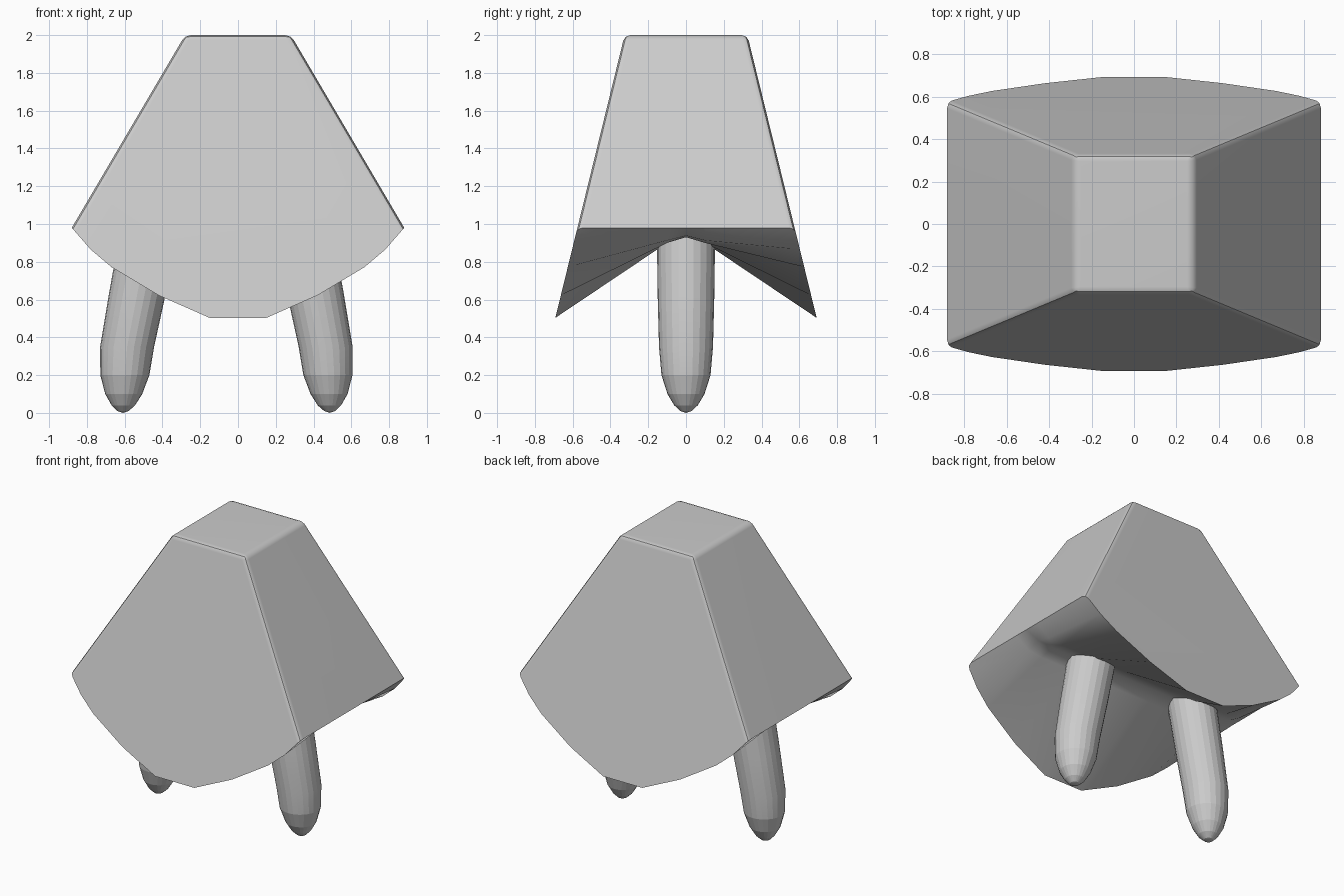
import bpy, bmesh, math

if "Cube" in bpy.data.objects:
    bpy.data.objects.remove(bpy.data.objects["Cube"])

grey = bpy.data.materials.new("mid grey")
grey.diffuse_color = (0.6, 0.6, 0.6, 1)
grey.use_nodes = True
grey.node_tree.nodes["Principled BSDF"].inputs["Base Color"].default_value = grey.diffuse_color


def finish(bm, name, angle):
    bmesh.ops.recalc_face_normals(bm, faces=bm.faces)
    mesh = bpy.data.meshes.new(name)
    bm.to_mesh(mesh)
    bm.free()
    mesh.materials.append(grey)
    obj = bpy.data.objects.new(name, mesh)
    bpy.context.collection.objects.link(obj)
    bpy.ops.object.select_all(action='DESELECT')
    obj.select_set(True)
    bpy.context.view_layer.objects.active = obj
    bpy.ops.object.shade_smooth_by_angle(angle=math.radians(angle))
    return obj


def depth(z):
    # half depth of the sloping front and back walls at height z
    return 0.325 + (2 - z) * 0.245


# Body: tapered block with rounded front and back flaps, notched underneath
half = [(0.15, 0.503), (0.42, 0.622), (0.67, 0.772), (0.78, 0.865), (0.88, 0.98)]
hem = [(-x, z) for x, z in reversed(half)] + half
bm = bmesh.new()
rows = []
for x, z in hem:
    t = max(0, (abs(x) - 0.76) / 0.12)
    y, mid, crest = depth(z), 0.90 + 0.08 * t, 0.93 + 0.05 * t
    rows.append([bm.verts.new(p) for p in (
        (x, -y, z), (x, -0.1, mid), (x, 0, crest), (x, 0.1, mid), (x, y, z))])
for a, b in zip(rows, rows[1:]):
    for i in range(4):
        bm.faces.new((a[i], a[i + 1], b[i + 1], b[i]))
fl, fr, br, bl = [bm.verts.new((sx * 0.28, sy * 0.325, 2))
                  for sx, sy in ((-1, -1), (1, -1), (1, 1), (-1, 1))]
bm.faces.new((fl, fr, br, bl))
bm.faces.new([r[0] for r in rows] + [fr, fl])
bm.faces.new([r[4] for r in rows] + [br, bl])
bm.faces.new(rows[0] + [bl, fl])
bm.faces.new(rows[-1] + [br, fr])
bmesh.ops.recalc_face_normals(bm, faces=bm.faces)
# soften the top rim and the four sloping corners
top = {fl, fr, br, bl}
bmesh.ops.bevel(bm, geom=[e for e in bm.edges if top & set(e.verts)],
                offset=0.03, segments=2, profile=0.5, affect='EDGES',
                clamp_overlap=True)
body = finish(bm, "body", 35)
body.modifiers.new("flat_panels", 'WEIGHTED_NORMAL').keep_sharp = True

# Legs: splayed tapered posts with rounded tips; (height, radius, inward lean)
profile = [(1.0, 0.155, 0.125), (0.62, 0.15, 0.052), (0.35, 0.143, 0.0),
           (0.2, 0.13, -0.012), (0.1, 0.098, -0.018), (0.04, 0.062, -0.02),
           (0.01, 0.03, -0.022)]
SIDES = 24
for name, side, base in (("left_leg", -1, 0.587), ("right_leg", 1, 0.464)):
    bm = bmesh.new()
    rings = []
    for z, r, lean in profile:
        rings.append([bm.verts.new((side * (base - lean) + r * math.cos(a), r * math.sin(a), z))
                      for a in (2 * math.pi * i / SIDES for i in range(SIDES))])
    for a, b in zip(rings, rings[1:]):
        for i in range(SIDES):
            j = (i + 1) % SIDES
            bm.faces.new((a[i], a[j], b[j], b[i]))
    bm.faces.new(rings[0])
    tip = bm.verts.new((side * (base + 0.022), 0, 0))
    for i in range(SIDES):
        bm.faces.new((rings[-1][i], rings[-1][(i + 1) % SIDES], tip))
    finish(bm, name, 10)
